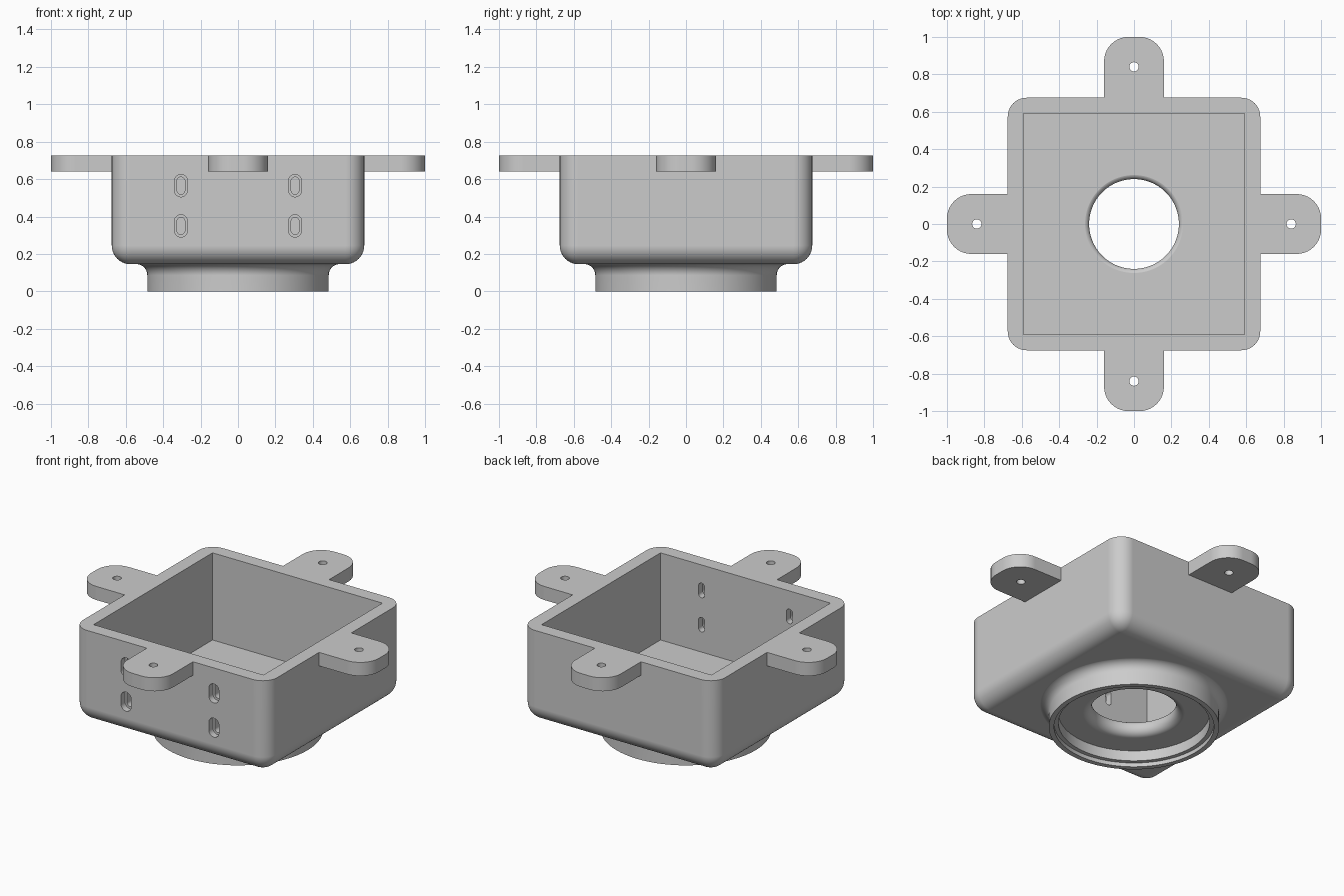
import bpy, bmesh, math
from mathutils import Matrix, Vector

cube = bpy.data.objects.get("Cube")
if cube:
    bpy.data.objects.remove(cube, do_unlink=True)

grey = bpy.data.materials.new("plain grey")
grey.use_nodes = True
colour = (0.6, 0.6, 0.6, 1)
grey.diffuse_color = colour
grey.node_tree.nodes["Principled BSDF"].inputs["Base Color"].default_value = colour

WALL, INNER = 0.675, 0.59
TOP, BASE, FLOOR = 0.725, 0.145, 0.178


def make(name, bm):
    bmesh.ops.recalc_face_normals(bm, faces=bm.faces)
    mesh = bpy.data.meshes.new(name)
    bm.to_mesh(mesh)
    bm.free()
    mesh.materials.append(grey)
    obj = bpy.data.objects.new(name, mesh)
    bpy.context.collection.objects.link(obj)
    return obj


def box(name, half, low, high, bevel=0):
    bm = bmesh.new()
    bmesh.ops.create_cube(bm, size=1)
    bmesh.ops.scale(bm, verts=bm.verts, vec=(2 * half, 2 * half, high - low))
    bmesh.ops.translate(bm, verts=bm.verts, vec=(0, 0, (low + high) / 2))
    if bevel:
        # round everything except the rim
        middle = (low + high) / 2
        edges = [e for e in bm.edges if min(v.co.z for v in e.verts) < middle]
        bmesh.ops.bevel(bm, geom=edges, offset=bevel, segments=10, profile=0.5, affect='EDGES')
    return make(name, bm)


def arc(cx, cy, r, start, end, steps=10):
    angles = [math.radians(start + (end - start) * i / steps) for i in range(steps + 1)]
    return [(cx + r * math.cos(a), cy + r * math.sin(a)) for a in angles]


def lathe(name, profile, steps=96):
    bm = bmesh.new()
    verts = [bm.verts.new((r, 0, z)) for r, z in profile]
    edges = [bm.edges.new(pair) for pair in zip(verts, verts[1:])]
    bmesh.ops.spin(bm, geom=verts + edges, cent=(0, 0, 0), axis=(0, 0, 1),
                   angle=math.tau, steps=steps)
    bmesh.ops.remove_doubles(bm, verts=bm.verts, dist=1e-5)
    return make(name, bm)


def prism(name, outline, depth, matrix):
    """Extrude a flat outline along its own z axis, then place it."""
    bm = bmesh.new()
    face = bm.faces.new([bm.verts.new((x, y, 0)) for x, y in outline])
    made = bmesh.ops.extrude_face_region(bm, geom=[face])["geom"]
    moved = [v for v in made if isinstance(v, bmesh.types.BMVert)]
    bmesh.ops.translate(bm, verts=moved, vec=(0, 0, depth))
    bm.transform(matrix)
    return make(name, bm)


def combine(target, tool, operation):
    mod = target.modifiers.new(tool.name, 'BOOLEAN')
    mod.operation, mod.object, mod.solver = operation, tool, 'EXACT'
    bpy.context.view_layer.objects.active = target
    bpy.ops.object.modifier_apply(modifier=mod.name)
    bpy.data.objects.remove(tool, do_unlink=True)


def stadium(half_w, half_h):
    rise = half_h - half_w
    return arc(0, rise, half_w, 0, 180) + arc(0, -rise, half_w, 180, 360)


# Rounded open housing with a flared collar below
housing = box("housing", WALL, BASE, TOP, bevel=0.1)
collar = lathe("collar", [(0, 0), (0.485, 0)]
               + arc(0.545, 0.086, 0.06, 180, 90) + [(0.545, 0.165), (0, 0.165)])
combine(housing, collar, 'UNION')

# Four mounting tabs
tab = [(-0.16, 0.63), (0.16, 0.63)] + arc(0.03, 0.87, 0.13, 0, 90) + arc(-0.03, 0.87, 0.13, 90, 180)
turns = [Matrix.Rotation(math.radians(90 * i), 4, 'Z') for i in range(4)]
for turn in turns:
    place = turn @ Matrix.Translation((0, 0, 0.64))
    combine(housing, prism("tab", tab, TOP - 0.64, place), 'UNION')

# Square cavity
combine(housing, box("cavity", INNER, FLOOR, 1), 'DIFFERENCE')

# Stepped recess under the collar and rounded central opening
opening = ([(0, -0.1), (0.455, -0.1), (0.455, 0.025), (0.43, 0.025), (0.43, 0.09)]
           + arc(0.29, 0.14, 0.05, 270, 180) + arc(0.27, 0.149, 0.03, 180, 90)
           + [(0.27, 0.3), (0, 0.3)])
combine(housing, lathe("opening", opening), 'DIFFERENCE')

# Screw holes in the tabs
for turn in turns:
    place = turn @ Matrix.Translation((0, 0.84, 0.5))
    combine(housing, prism("screw_hole", arc(0, 0, 0.025, 0, 345, 23), 0.4, place), 'DIFFERENCE')

# Counterbored slots through the front wall
upright = Matrix.Rotation(math.radians(90), 4, 'X')
for x in (-0.305, 0.305):
    for z in (0.35, 0.565):
        for half_w, half_h, inside in ((0.035, 0.06, -0.635), (0.021, 0.046, -0.5)):
            place = Matrix.Translation((x, inside, z)) @ upright
            combine(housing, prism("slot", stadium(half_w, half_h), 0.8 + inside, place), 'DIFFERENCE')

# Smooth rounded faces, crisp flats
bpy.ops.object.select_all(action='DESELECT')
housing.select_set(True)
bpy.context.view_layer.objects.active = housing
bpy.ops.object.shade_smooth_by_angle(angle=math.radians(30))
weighted = housing.modifiers.new("flat_normals", 'WEIGHTED_NORMAL')
weighted.keep_sharp = True
weighted.weight = 100
